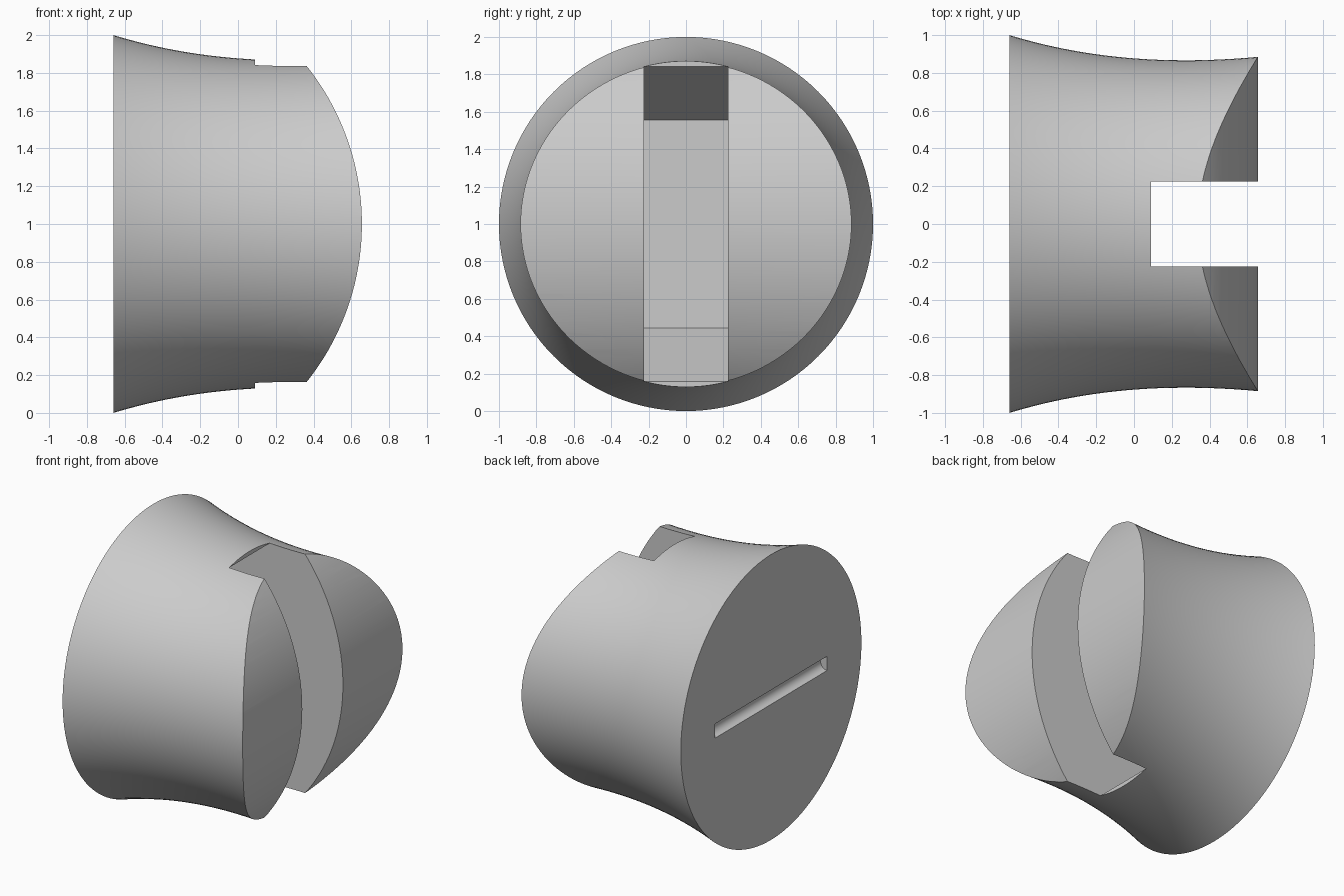
import bpy, bmesh, math
from mathutils import Vector, Matrix
from mathutils.geometry import interpolate_bezier

if "Cube" in bpy.data.objects:
    bpy.data.objects.remove(bpy.data.objects["Cube"])

grey = bpy.data.materials.new("plain_grey")
grey.use_nodes = True
COLOUR = (0.6, 0.6, 0.6, 1)
grey.diffuse_color = COLOUR
grey.node_tree.nodes["Principled BSDF"].inputs["Base Color"].default_value = COLOUR

AXIS_Z = 1.0  # height of the axis of revolution


def make_object(name, bm):
    bmesh.ops.recalc_face_normals(bm, faces=bm.faces)
    mesh = bpy.data.meshes.new(name)
    bm.to_mesh(mesh)
    bm.free()
    mesh.materials.append(grey)
    obj = bpy.data.objects.new(name, mesh)
    bpy.context.collection.objects.link(obj)
    return obj


def prism(name, outline, half_width):
    """Extrude an (x, z) outline along y, centred on y = 0."""
    bm = bmesh.new()
    face = bm.faces.new([bm.verts.new((x, -half_width, z)) for x, z in outline])
    moved = bmesh.ops.extrude_face_region(bm, geom=[face])["geom"]
    verts = [v for v in moved if isinstance(v, bmesh.types.BMVert)]
    bmesh.ops.translate(bm, verts=verts, vec=(0, 2 * half_width, 0))
    return make_object(name, bm)


def cut(target, cutter, operation):
    mod = target.modifiers.new(cutter.name, "BOOLEAN")
    mod.operation = operation
    mod.solver = "EXACT"
    mod.object = cutter
    bpy.context.view_layer.objects.active = target
    bpy.ops.object.modifier_apply(modifier=mod.name)
    bpy.data.objects.remove(cutter)


# Flared round body, revolved about the x axis
curve = interpolate_bezier(Vector((-0.66, 1.0, 0)), Vector((-0.32, 0.897, 0)),
                           Vector((0.1, 0.832, 0)), Vector((0.67, 0.886, 0)), 24)
bm = bmesh.new()
SIDES = 128
rings = []
for p in curve:
    ring = []
    for i in range(SIDES):
        a = math.tau * i / SIDES
        ring.append(bm.verts.new((p.x, p.y * math.cos(a), AXIS_Z + p.y * math.sin(a))))
    rings.append(ring)
for r0, r1 in zip(rings, rings[1:]):
    for i in range(SIDES):
        j = (i + 1) % SIDES
        bm.faces.new((r0[i], r0[j], r1[j], r1[i]))
bm.faces.new(rings[0])
bm.faces.new(rings[-1])
body = make_object("notched_body", bm)

# Rounded end: keep what lies inside a prism with an arc-shaped nose
R, NOSE = 1.343, 0.656
arc = []
for i in range(49):
    a = math.radians(-55 + 110 * i / 48)
    arc.append((NOSE - R + R * math.cos(a), AXIS_Z + R * math.sin(a)))
trim = prism("end_trim", arc + [(-1, arc[-1][1]), (-1, arc[0][1])], 1.2)
cut(body, trim, "INTERSECT")

# Through slot across the end, with a deeper tapered pocket in its floor
half = [(1, 1.2), (0.09, 1.2), (0.09, 0.842), (-0.46, 0.556)]
outline = [(x, AXIS_Z + h) for x, h in half]
outline += [(x, AXIS_Z - h) for x, h in reversed(half)]
cut(body, prism("slot_cutter", outline, 0.225), "DIFFERENCE")

# Half-round groove across the flat back
bm = bmesh.new()
bmesh.ops.create_cone(bm, cap_ends=True, segments=32, radius1=0.05, radius2=0.05, depth=1.24,
                      matrix=Matrix.Translation((-0.66, 0, AXIS_Z)) @ Matrix.Rotation(math.pi / 2, 4, "X"))
cut(body, make_object("groove_cutter", bm), "DIFFERENCE")

# Smooth shading with crisp edges
bpy.ops.object.select_all(action="DESELECT")
body.select_set(True)
bpy.context.view_layer.objects.active = body
bpy.ops.object.shade_smooth_by_angle(angle=math.radians(20))
